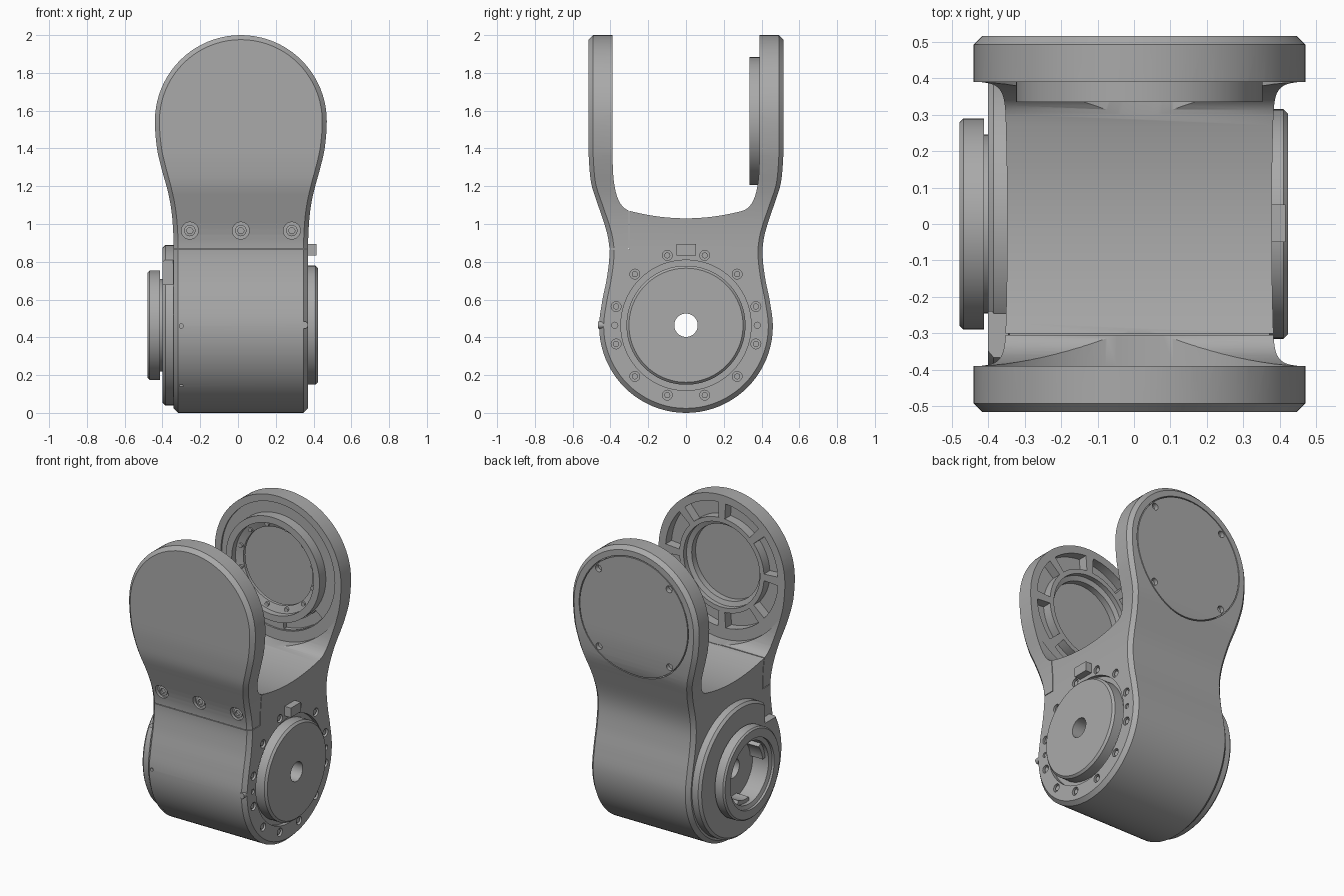
import bpy, bmesh, math
from mathutils import Vector
from mathutils.geometry import interpolate_bezier

if "Cube" in bpy.data.objects:
    bpy.data.objects.remove(bpy.data.objects["Cube"])

grey = bpy.data.materials.new("satin_grey")
grey.diffuse_color = (0.4, 0.4, 0.4, 1)
grey.use_nodes = True
for node in grey.node_tree.nodes:
    if node.type == 'BSDF_PRINCIPLED':
        node.inputs["Base Color"].default_value = (0.4, 0.4, 0.4, 1)

MID = 0.015                # centre of the link in x
UP, LOW = 1.545, 0.46      # heights of the upper and lower joints
R_UP, R_LOW = 0.455, 0.46
CH = 0.024                 # chamfer
WALL = 0.388               # inner faces of the fork


# ---- helpers ----
def place(axis, u, v, h):
    return (h, u, v) if axis == 'x' else (u, h, v)


def lathe(bm, axis, c, prof, n=72):
    """Spin a closed (radius, position) profile round an axis through c."""
    rings = []
    for i in range(n):
        a = math.tau * i / n
        rings.append([bm.verts.new(place(axis, c[0] + r * math.cos(a), c[1] + r * math.sin(a), h))
                      for r, h in prof])
    m = len(prof)
    for i in range(n):
        p, q = rings[i], rings[(i + 1) % n]
        for j in range(m):
            k = (j + 1) % m
            if prof[j][0] or prof[k][0]:
                bm.faces.new((p[j], p[k], q[k], q[j]))


def disc(bm, axis, c, r, lo, hi, n=72):
    lathe(bm, axis, c, [(0, lo), (r, lo), (r, hi), (0, hi)], n)


def prism(bm, axis, pts, lo, hi):
    a, b = [[bm.verts.new(place(axis, u, v, h)) for u, v in pts] for h in (lo, hi)]
    bm.faces.new(a)
    bm.faces.new(b)
    for i in range(len(pts)):
        k = (i + 1) % len(pts)
        bm.faces.new((a[i], a[k], b[k], b[i]))


def box(bm, x, y, z):
    prism(bm, 'x', [(y[0], z[0]), (y[1], z[0]), (y[1], z[1]), (y[0], z[1])], *x)


def sector(bm, axis, c, r0, r1, a0, a1, lo, hi, n=10):
    angles = [math.radians(a0 + (a1 - a0) * i / n) for i in range(n + 1)]
    pts = [(r1, a) for a in angles] + [(r0, a) for a in reversed(angles)]
    prism(bm, axis, [(c[0] + r * math.cos(a), c[1] + r * math.sin(a)) for r, a in pts], lo, hi)


def around(c, r, count, start):
    for i in range(count):
        a = math.radians(start) + math.tau * i / count
        yield c[0] + r * math.cos(a), c[1] + r * math.sin(a)


def make(name, bm):
    bmesh.ops.remove_doubles(bm, verts=bm.verts, dist=1e-5)
    bmesh.ops.dissolve_degenerate(bm, edges=bm.edges, dist=1e-6)
    bmesh.ops.recalc_face_normals(bm, faces=bm.faces)
    me = bpy.data.meshes.new(name)
    bm.to_mesh(me)
    bm.free()
    me.materials.append(grey)
    ob = bpy.data.objects.new(name, me)
    bpy.context.collection.objects.link(ob)
    return ob


def cut(ob, bm, op='DIFFERENCE'):
    tool = make("cutter", bm)
    tool.hide_render = True
    mod = ob.modifiers.new("cut", 'BOOLEAN')
    mod.operation, mod.solver, mod.object = op, 'EXACT', tool
    bpy.context.view_layer.objects.active = ob
    bpy.ops.object.modifier_apply(modifier=mod.name)
    bpy.data.objects.remove(tool)


def curve(pts, z):
    """Smooth width at height z, flat at both ends."""
    n = len(pts)
    slope = [0] + [(pts[i + 1][1] - pts[i - 1][1]) / (pts[i + 1][0] - pts[i - 1][0])
                   for i in range(1, n - 1)] + [0]
    if z >= pts[-1][0]:
        return pts[-1][1]
    for i in range(n - 1):
        (z0, w0), (z1, w1) = pts[i], pts[i + 1]
        if z <= z1:
            d = z1 - z0
            t = max(0, (z - z0) / d)
            return (w0 * (1 + 2 * t) * (1 - t) ** 2 + w1 * t * t * (3 - 2 * t)
                    + d * slope[i] * t * (1 - t) ** 2 - d * slope[i + 1] * t * t * (1 - t))


def normals(ws, zs, close_low, close_high):
    p = [Vector(q) for q in zip(ws, zs)]
    out = []
    for i in range(len(p)):
        a, b = p[max(i - 1, 0)], p[min(i + 1, len(p) - 1)]
        if i == 0 and close_low:
            a = Vector((-b.x, b.y))
        if i == len(p) - 1 and close_high:
            b = Vector((-a.x, a.y))
        t = (b - a).normalized()
        out.append((t.y, -t.x))
    return out


# ---- link shell: stacked chamfered sections, then the fork opening ----
FRONT = [(0.87, 0.356), (1.0, 0.361), (1.1, 0.373), (1.2, 0.395), (1.3, 0.422), (1.4, 0.444),
         (UP, R_UP)]
SIDE = [(LOW, R_LOW), (0.6, 0.442), (0.72, 0.418), (0.85, 0.405), (0.95, 0.418), (1.1, 0.467),
        (1.2, 0.5), (1.3, 0.512), (1.4, 0.516)]


def shell(name):
    quarter = [math.pi / 2 * i / 20 for i in range(21)]
    zs = [LOW - R_LOW * math.cos(a) for a in quarter]
    zs += [LOW + (UP - LOW) * i / 36 for i in range(1, 36)]
    zs += [UP + R_UP * math.sin(a) for a in quarter]
    hx = [R_UP * math.cos(quarter[i - len(zs) + 21]) if i >= len(zs) - 21 else curve(FRONT, z)
          for i, z in enumerate(zs)]
    wy = [R_LOW * math.sin(quarter[i]) if i < 21 else curve(SIDE, z) for i, z in enumerate(zs)]
    bm = bmesh.new()
    rows = []
    for z, x, y, f, s in zip(zs, hx, wy, normals(hx, zs, False, True), normals(wy, zs, True, False)):
        px, py, pz = x, max(0, y - CH * s[0]), z - CH * s[1]
        qx, qy, qz = max(0, x - CH * f[0]), y, z - CH * f[1]
        ring = [(px, -py, pz), (qx, -qy, qz), (-qx, -qy, qz), (-px, -py, pz),
                (-px, py, pz), (-qx, qy, qz), (qx, qy, qz), (px, py, pz)]
        rows.append([bm.verts.new((MID + a, b, c)) for a, b, c in ring])
    for a, b in zip(rows, rows[1:]):
        for i in range(8):
            k = (i + 1) % 8
            bm.faces.new((a[i], a[k], b[k], b[i]))
    ob = make(name, bm)
    # saddle and inner walls
    side = [Vector((y, z, 0)) for y, z in ((0.3, 1.07), (0.35, 1.085), (0.385, 1.15), (WALL, 1.32))]
    half = [(0.03 * i, 1.03 + 0.04 * (i / 10) ** 2) for i in range(10)]
    half += [(p.x, p.y) for p in interpolate_bezier(*side, 12)] + [(WALL, 2.1)]
    slot = bmesh.new()
    prism(slot, 'x', [(-y, z) for y, z in reversed(half[1:])] + half, -0.7, 0.7)
    cut(ob, slot)
    # round clearance for the neighbouring joint
    bm = bmesh.new()
    disc(bm, 'y', (MID, UP), 0.478, -WALL - 0.001, WALL + 0.001, 96)
    cut(ob, bm)
    return ob


top, axle = (MID, UP), (0, LOW + 0.004)

# ---- main body with the back arm ----
body = shell("main_body")
bm = bmesh.new()
box(bm, (-0.7, 0.7), (-0.7, -0.3), (0.865, 2.2))
cut(body, bm)
bm = bmesh.new()                                    # side recess, bolt holes, bolt marks
disc(bm, 'x', axle, 0.345, 0.345, 0.6)
for p in around(axle, 0.383, 12, 15):
    disc(bm, 'x', p, 0.026, 0.352, 0.6, 20)
for p in around(axle, 0.377, 2, 0):
    disc(bm, 'x', p, 0.016, 0.36, 0.6, 16)
for z in (0.14, LOW):
    disc(bm, 'y', (-0.3, z), 0.011, -0.7, -0.33 if z < 0.2 else -0.44, 12)
cut(body, bm)
bm = bmesh.new()
disc(bm, 'x', axle, 0.062, -0.7, 0.7, 40)
cut(body, bm)
bm = bmesh.new()                                    # back arm socket and cover groove
disc(bm, 'y', top, 0.29, 0.3, 0.45)
lathe(bm, 'y', top, [(0.325, 0.3), (0.41, 0.3), (0.41, 0.4), (0.325, 0.4)])
lathe(bm, 'y', top, [(0.388, 0.465), (0.394, 0.465), (0.394, 0.6), (0.388, 0.6)])
for p in around(top, 0.36, 4, 45):
    disc(bm, 'y', p, 0.022, 0.485, 0.6, 20)
cut(body, bm)
bm = bmesh.new()
sector(bm, 'y', top, 0.345, 0.405, -85, -40, 0.3, 0.43)
cut(body, bm)

# ---- front arm ----
arm = shell("front_arm")
bm = bmesh.new()
box(bm, (-0.7, 0.7), (-0.7, -0.304), (0.869, 2.2))
cut(arm, bm, 'INTERSECT')
bm = bmesh.new()
for i in range(8):
    sector(bm, 'y', top, 0.305, 0.405, 45 * i + 4, 45 * i + 41, -0.45, -0.3)
lathe(bm, 'y', top, [(0, -0.47), (0.245, -0.47), (0.245, -0.43), (0.275, -0.42), (0.275, -0.3), (0, -0.3)])
for x in (-0.27, 0, 0.27):
    disc(bm, 'y', (MID + x, 0.965), 0.045, -0.7, -0.395, 32)
cut(arm, bm)

# ---- screws ----
bm = bmesh.new()
for x in (-0.27, 0, 0.27):
    lathe(bm, 'y', (MID + x, 0.965), [(0, -0.38), (0.03, -0.38), (0.03, -0.408), (0.016, -0.41),
                                     (0.016, -0.398), (0, -0.398)], 24)
make("arm_screws", bm)
bm = bmesh.new()
for p in around(axle, 0.383, 12, 15):
    disc(bm, 'x', p, 0.016, 0.34, 0.364, 16)
make("flange_bolts", bm)

# ---- bearing ring inside the back arm ----
bm = bmesh.new()
lathe(bm, 'y', top, [(0.295, 0.335), (0.338, 0.335), (0.338, 0.41), (0.25, 0.41), (0.25, 0.39),
                     (0.295, 0.375)])
make("bearing_ring", bm)
bm = bmesh.new()
for p in around(top, 0.27, 12, 15):
    disc(bm, 'y', p, 0.014, 0.372, 0.4, 12)
make("bearing_bolts", bm)

# ---- output disc, stop tab and pin ----
bm = bmesh.new()
lathe(bm, 'x', axle, [(0.062, 0.335), (0.315, 0.335), (0.315, 0.41), (0.302, 0.423), (0.062, 0.423)], 96)
make("output_disc", bm)
bm = bmesh.new()
box(bm, (0.36, 0.416), (-0.05, 0.053), (0.833, 0.895))
make("stop_tab", bm)
bm = bmesh.new()
disc(bm, 'y', (0.352, LOW + 0.005), 0.019, -0.466, -0.42, 16)
make("side_pin", bm)

# ---- cover and locking ring on the other side ----
bm = bmesh.new()
lathe(bm, 'x', axle, [(0.2, -0.33), (0.425, -0.33), (0.425, -0.385), (0.41, -0.4), (0.2, -0.4)], 96)
cover = make("side_cover", bm)
bm = bmesh.new()
box(bm, (-0.6, -0.345), (-0.6, -0.24), (0.68, 0.81))
cut(cover, bm)
bm = bmesh.new()
lathe(bm, 'x', axle, [(0.2, -0.335), (0.2, -0.455), (0.225, -0.463), (0.225, -0.478), (0.28, -0.478),
                      (0.29, -0.468), (0.29, -0.412), (0.245, -0.412), (0.245, -0.335)], 96)
make("locking_ring", bm)
bm = bmesh.new()
for a in (20, 140, 260):
    sector(bm, 'x', axle, 0.175, 0.21, a, a + 35, -0.43, -0.335)
make("locking_lugs", bm)

# ---- smooth shading with sharp edges kept ----
for ob in bpy.context.scene.objects:
    if ob.type == 'MESH':
        ob.select_set(True)
        bpy.context.view_layer.objects.active = ob
bpy.ops.object.shade_smooth_by_angle(angle=math.radians(28))
